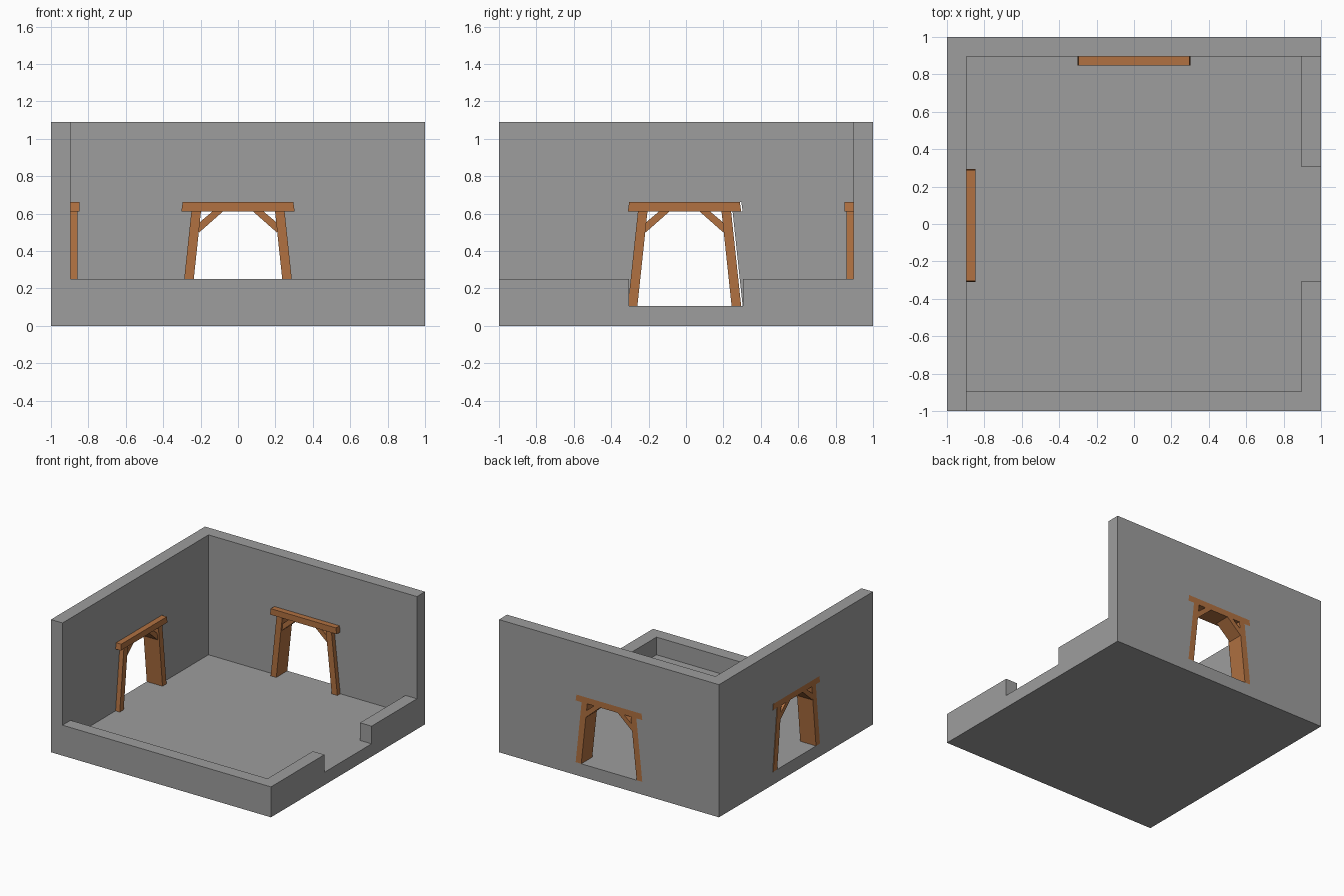
import bpy, bmesh

if "Cube" in bpy.data.objects:
    bpy.data.objects.remove(bpy.data.objects["Cube"])

wood = bpy.data.materials.new("wood")
wood.diffuse_color = (0.44, 0.165, 0.053, 1)
wood.use_nodes = True
wood.node_tree.nodes["Principled BSDF"].inputs["Base Color"].default_value = wood.diffuse_color
stone = bpy.data.materials.new("stone")
stone.diffuse_color = (0.34, 0.34, 0.34, 1)
stone.use_nodes = True
stone.node_tree.nodes["Principled BSDF"].inputs["Base Color"].default_value = stone.diffuse_color

FLOOR, LOW, TOP = 0.105, 0.25, 1.09
IN = 0.895


def prism(name, profile, d0, d1, place, mat=stone):
    """Extrude a (u, z) profile between depths d0 and d1."""
    bm = bmesh.new()
    rings = [[bm.verts.new(place(u, d, z)) for u, z in profile] for d in (d0, d1)]
    n = len(profile)
    bm.faces.new(rings[0])
    bm.faces.new(rings[1])
    for i in range(n):
        j = (i + 1) % n
        bm.faces.new((rings[0][i], rings[0][j], rings[1][j], rings[1][i]))
    bmesh.ops.recalc_face_normals(bm, faces=bm.faces)
    me = bpy.data.meshes.new(name)
    bm.to_mesh(me)
    bm.free()
    ob = bpy.data.objects.new(name, me)
    bpy.context.collection.objects.link(ob)
    me.materials.append(mat)
    return ob


def on_back(u, d, z):
    return (u, d, z)


def on_left(u, d, z):
    return (-d, u, z)


def box(name, x0, x1, y0, y1, z0, z1):
    return prism(name, [(x0, z0), (x1, z0), (x1, z1), (x0, z1)], y0, y1, on_back)


def cut(target, cutter):
    cutter.hide_render = True
    m = target.modifiers.new("cut", 'BOOLEAN')
    m.operation, m.solver, m.object = 'DIFFERENCE', 'EXACT', cutter
    bpy.context.view_layer.objects.active = target
    bpy.ops.object.modifier_apply(modifier=m.name)
    bpy.data.objects.remove(cutter)


# room: a block hollowed out, with the front and right walls lowered
room = box("room_walls_and_floor", -1, 1, -1, 1, 0, TOP)
cut(room, box("cut_upper", -IN, 2, -2, IN, LOW, 2))
cut(room, box("cut_inside", -IN, IN, -IN, IN, FLOOR, 0.5))
cut(room, box("cut_entrance", 0.7, 2, -0.306, 0.306, FLOOR, 0.5))

# half profiles of the timber doorway, right-hand side
BEAM = [(0.303, 0.612), (0.296, 0.662)]
LEG = [(0.252, FLOOR), (0.303, FLOOR), (0.249, 0.612), (0.198, 0.612)]
BRACE = [(0.209, 0.498), (0.207, 0.552), (0.136, 0.612), (0.08, 0.612)]
HALF_HOLE = [LEG[1], LEG[2], BEAM[0], BEAM[1]]

for side, place, shift in (("back", on_back, 0), ("left", on_left, -0.008)):
    # opening in the wall (the left frame sits slightly off centre in its opening)
    hole = HALF_HOLE + [(-u + shift, z) for u, z in reversed(HALF_HOLE)]
    cut(room, prism("cut_door", hole, 0.7, 1.2, place))

    # lintel
    beam = [(u + shift, z) for u, z in BEAM + [(-u, z) for u, z in reversed(BEAM)]]
    prism(side + "_door_lintel", beam, 0.848, 1, place, wood)

    # posts and diagonal braces, mirrored
    for s, word in ((-1, "first"), (1, "second")):
        for part, prof, depth in (("post", LEG, 0.857), ("brace", BRACE, 0.872)):
            pts = [(s * u + shift, z) for u, z in prof]
            prism(f"{side}_door_{word}_{part}", pts, depth, 1, place, wood)
